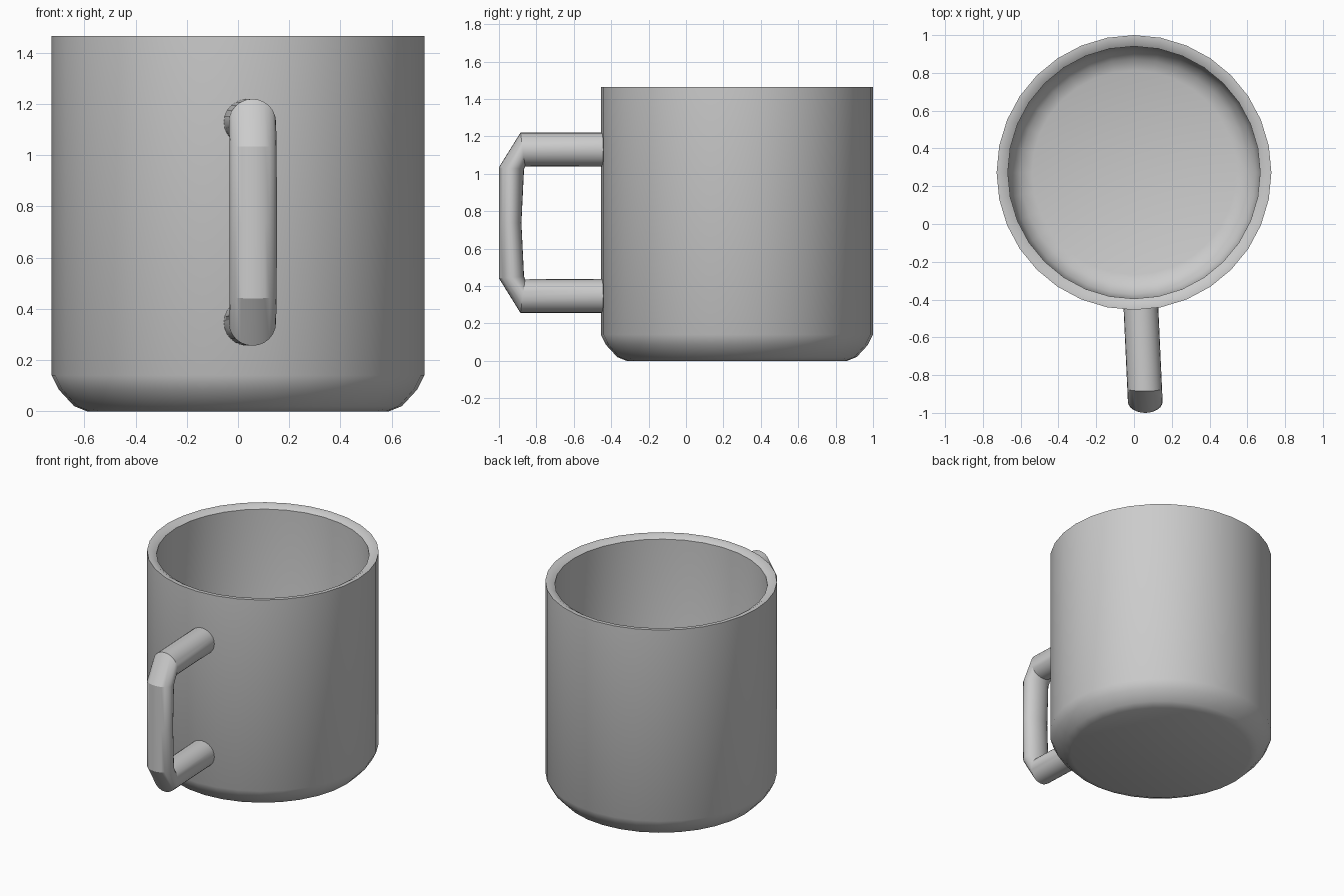
import bpy, bmesh
from math import cos, sin, tau, radians
from mathutils import Vector

if "Cube" in bpy.data.objects:
    bpy.data.objects.remove(bpy.data.objects["Cube"])


def loft(name, rings, angle):
    """Skin a list of closed rings, cap both ends, shade smooth by angle."""
    bm = bmesh.new()
    loops = [[bm.verts.new(p) for p in ring] for ring in rings]
    n = len(loops[0])
    for a, b in zip(loops, loops[1:]):
        for i in range(n):
            j = (i + 1) % n
            bm.faces.new((a[i], a[j], b[j], b[i]))
    bm.faces.new(loops[0])
    bm.faces.new(loops[-1])
    bmesh.ops.recalc_face_normals(bm, faces=bm.faces)
    mesh = bpy.data.meshes.new(name)
    bm.to_mesh(mesh)
    bm.free()
    obj = bpy.data.objects.new(name, mesh)
    bpy.context.collection.objects.link(obj)
    bpy.ops.object.select_all(action='DESELECT')
    obj.select_set(True)
    bpy.context.view_layer.objects.active = obj
    bpy.ops.object.shade_smooth_by_angle(angle=radians(angle))
    return obj


# Cup: outer wall, rim and hollow inside as one turned profile (radius, height)
SIDES = 32
CENTRE_Y = 0.2725
profile = [(0.59, 0), (0.64, 0.02), (0.70, 0.085), (0.7275, 0.14),
           (0.7275, 1.465), (0.70, 1.465), (0.668, 1.445),
           (0.665, 0.20), (0.645, 0.13), (0.60, 0.08), (0.54, 0.06)]
loft("cup", [[(r * cos(tau * i / SIDES), CENTRE_Y + r * sin(tau * i / SIDES), z)
              for i in range(SIDES)] for r, z in profile], 35)

# Handle: elliptical sections given by outer and inner edge (y, z), upper half mirrored
MID_Z = 0.738
HALF_WIDTH = 0.092
upper = [((-0.42, 1.22), (-0.42, 1.038)),
         ((-0.885, 1.22), (-0.86, 1.04)),
         ((-1.0, 1.035), (-0.866, 1.025))]
middle = [((-1.0, MID_Z), (-0.88, MID_Z))]
lower = [tuple((y, 2 * MID_Z - z) for y, z in s) for s in reversed(upper)]


def section(outer, inner, n=24):
    o, i = Vector((0, *outer)), Vector((0, *inner))
    c, r = (o + i) / 2, (o - i) / 2
    c.x = 0.037 + 0.046 * (-0.45 - c.y)     # handle leans slightly sideways
    side = Vector((HALF_WIDTH, 0, 0))
    return [c + r * cos(tau * k / n) + side * sin(tau * k / n) for k in range(n)]


loft("handle", [section(*s) for s in upper + middle + lower], 25)
